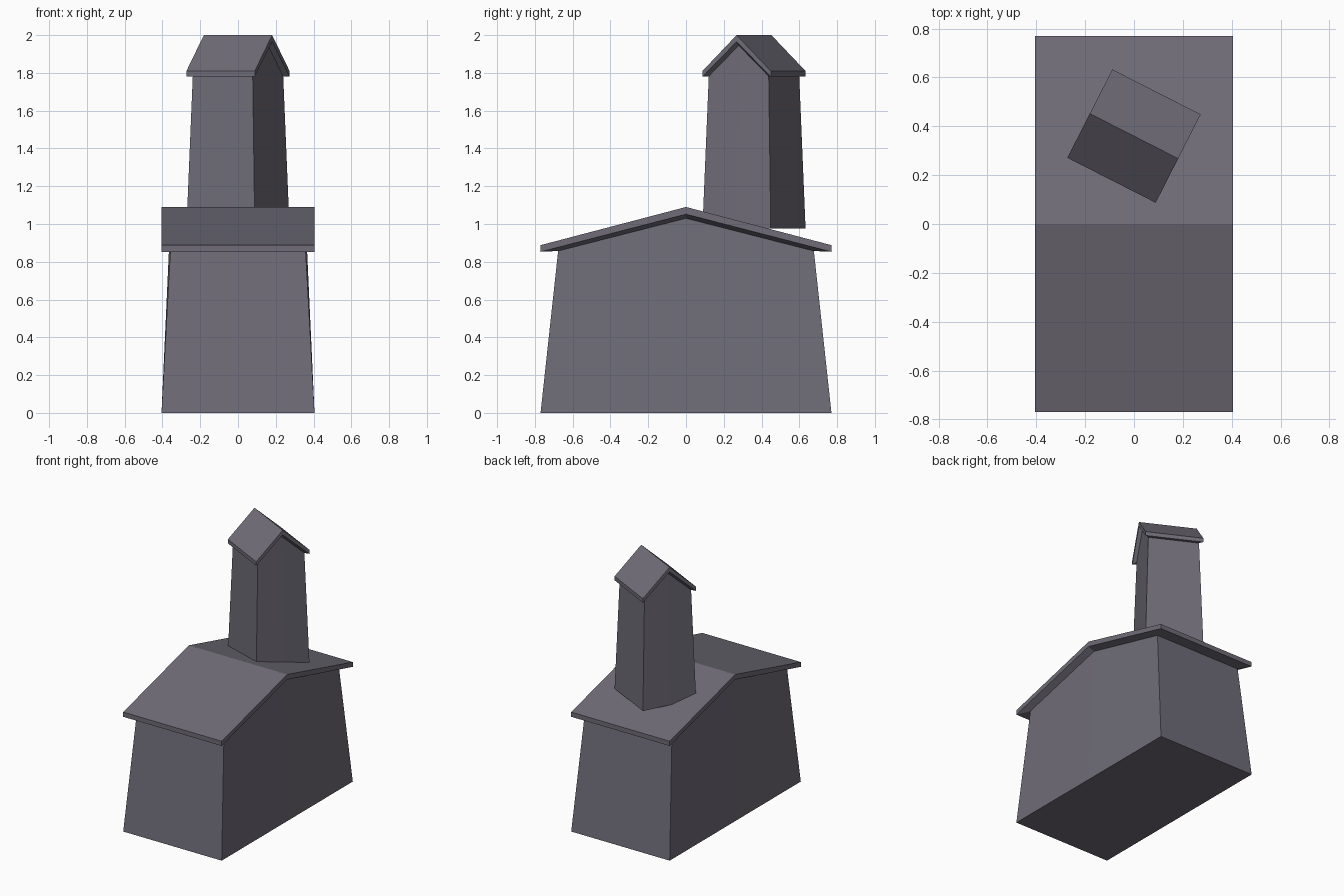
import bpy, bmesh, math

if "Cube" in bpy.data.objects:
    bpy.data.objects.remove(bpy.data.objects["Cube"])

stone = bpy.data.materials.new("slate grey")
stone.diffuse_color = (0.16, 0.15, 0.185, 1)
stone.use_nodes = True
stone.node_tree.nodes["Principled BSDF"].inputs["Base Color"].default_value = stone.diffuse_color


def gabled_block(name, rings, location=(0, 0, 0), turn=0):
    """Stack of six-point rings (half x, half y, eave z, ridge z), ridge along x."""
    bm = bmesh.new()
    loops = []
    for x, y, eave, ridge in rings:
        pts = [(-x, -y, eave), (x, -y, eave), (x, 0, ridge),
               (x, y, eave), (-x, y, eave), (-x, 0, ridge)]
        loops.append([bm.verts.new(p) for p in pts])
    # walls, soffit and roof rim
    for a, b in zip(loops, loops[1:]):
        for i in range(6):
            j = (i + 1) % 6
            bm.faces.new((a[i], a[j], b[j], b[i]))
    # floor and the two roof slopes
    bm.faces.new(loops[0][::-1])
    t = loops[-1]
    bm.faces.new((t[0], t[1], t[2], t[5]))
    bm.faces.new((t[5], t[2], t[3], t[4]))
    bmesh.ops.recalc_face_normals(bm, faces=bm.faces)
    mesh = bpy.data.meshes.new(name)
    bm.to_mesh(mesh)
    bm.free()
    mesh.materials.append(stone)
    obj = bpy.data.objects.new(name, mesh)
    obj.location = location
    obj.rotation_euler.z = turn
    bpy.context.collection.objects.link(obj)
    return obj


# Main building with tapered walls and overhanging roof
gabled_block("house", [
    (0.405, 0.77, 0, 0),
    (0.358, 0.677, 0.857, 1.03),
    (0.405, 0.77, 0.853, 1.052),
    (0.405, 0.77, 0.888, 1.09),
])

# Turned chimney tower on the back slope, with its own small roof
gabled_block("chimney", [
    (0.203, 0.203, 0.975, 0.975),
    (0.178, 0.178, 1.782, 1.945),
    (0.203, 0.203, 1.78, 1.965),
    (0.203, 0.203, 1.81, 2.0),
], location=(0, 0.36, 0), turn=math.radians(-27))
